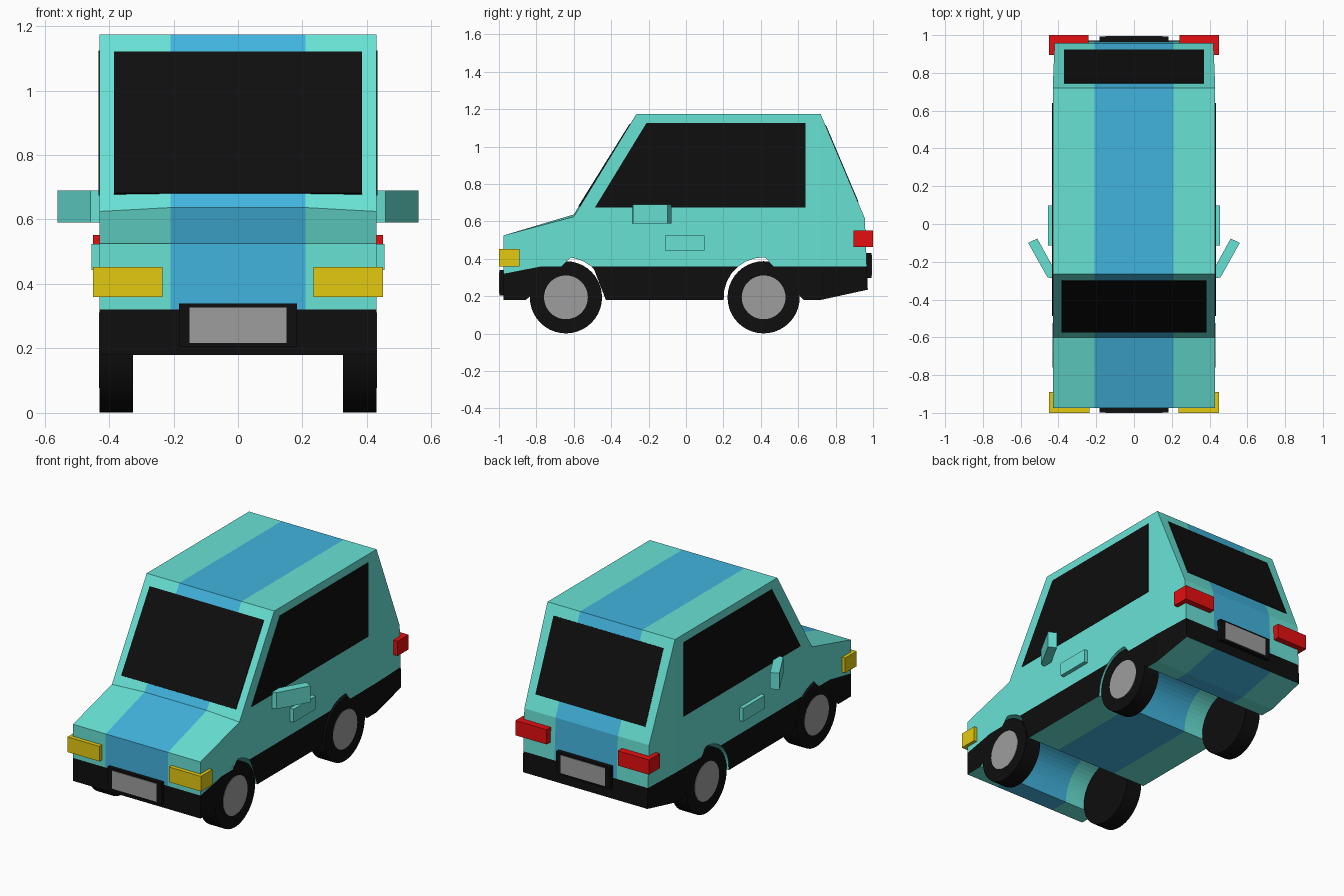
import bpy, bmesh, math
from mathutils import Vector

if "Cube" in bpy.data.objects:
    bpy.data.objects.remove(bpy.data.objects["Cube"])


def material(name, r, g, b):
    m = bpy.data.materials.new(name)
    lin = [(c / 255 / 12.92) if c < 11 else ((c / 255 + 0.055) / 1.055) ** 2.4 for c in (r, g, b)]
    m.diffuse_color = (*lin, 1)
    m.use_nodes = True
    m.node_tree.nodes["Principled BSDF"].inputs["Base Color"].default_value = m.diffuse_color
    return m


TEAL = material("teal paint", 104, 226, 213)
BLUE = material("blue stripe", 66, 180, 222)
BLACK = material("black", 14, 14, 14)
GREY = material("grey", 157, 157, 157)
RED = material("red light", 230, 14, 16)
YELLOW = material("yellow light", 228, 202, 17)


def add_object(name, bm, mats, mirror=False):
    bmesh.ops.recalc_face_normals(bm, faces=bm.faces[:])
    me = bpy.data.meshes.new(name)
    bm.to_mesh(me)
    bm.free()
    for m in mats:
        me.materials.append(m)
    ob = bpy.data.objects.new(name, me)
    bpy.context.collection.objects.link(ob)
    if mirror:
        ob.modifiers.new("mirror", 'MIRROR')
    return ob


def prism(name, pts, vec, mat, mirror=False):
    """Extrude a polygon along a vector."""
    bm = bmesh.new()
    f = bm.faces.new([bm.verts.new(p) for p in pts])
    r = bmesh.ops.extrude_face_region(bm, geom=[f])
    bmesh.ops.translate(bm, vec=vec, verts=[v for v in r["geom"] if isinstance(v, bmesh.types.BMVert)])
    # the starting face is kept as the base cap
    if f.is_valid is False:
        bm.faces.new([v for v in bm.verts][:len(pts)])
    return add_object(name, bm, [mat], mirror)


def box(name, x0, x1, y0, y1, z0, z1, mat, mirror=False):
    return prism(name, [(x0, y0, z0), (x1, y0, z0), (x1, y1, z0), (x0, y1, z0)], (0, 0, z1 - z0), mat, mirror)


WHEEL_Y, WHEEL_Z = (-0.642, 0.415), 0.194
WHEEL_R, ARCH_R, HALF_W, STRIPE = 0.193, 0.214, 0.43, 0.21

# --- body: side profile with wheel arches, lofted across the width
profile = [(-0.975, 0.18)]
a0 = math.asin((0.18 - WHEEL_Z) / ARCH_R)
N = 28
for cy in WHEEL_Y:
    for i in range(N + 1):
        a = math.pi - a0 - (math.pi - 2 * a0) * i / N
        profile.append((cy + ARCH_R * math.cos(a), WHEEL_Z + ARCH_R * math.sin(a)))
profile += [(0.72, 0.18), (0.972, 0.235), (0.956, 0.617), (0.72, 1.174),
            (-0.265, 1.174), (-0.60, 0.637), (-0.975, 0.525)]
hood_back = len(profile) - 2

bm = bmesh.new()
rings = []
for x in (-HALF_W, -STRIPE, STRIPE, HALF_W):
    ring = []
    for i, (y, z) in enumerate(profile):
        if i == hood_back and abs(x) > STRIPE:
            z = 0.625
        ring.append(bm.verts.new((x, y, z)))
    rings.append(ring)
n = len(profile)
for ra, rb in zip(rings, rings[1:]):
    for i in range(n):
        j = (i + 1) % n
        bm.faces.new((ra[i], ra[j], rb[j], rb[i]))
caps = [bm.faces.new(rings[0]), bm.faces.new(rings[-1])]
bmesh.ops.triangulate(bm, faces=caps)

# cuts for the rear taper and the black sill
SLOPE = 0.195
for co, no in (((0, 0.72, 0), (0, 1, 0)), ((0, 0, 0.36), (0, 0, 1)),
               ((0, -0.975, 0.32), (0, -SLOPE, 1))):
    bmesh.ops.bisect_plane(bm, geom=bm.verts[:] + bm.edges[:] + bm.faces[:], dist=1e-5,
                           plane_co=co, plane_no=no)
for v in bm.verts:
    if v.co.y > 0.721 and abs(v.co.x) > 0.4:
        v.co.x *= 1 - 0.023 * (v.co.y - 0.72) / 0.25

# paint: black sill on outer walls, blue stripe in the middle, teal elsewhere
bmesh.ops.recalc_face_normals(bm, faces=bm.faces[:])
bm.normal_update()
for f in bm.faces:
    c, no = f.calc_center_median(), f.normal
    wall = abs(no.x) > 0.7 or (abs(no.y) > 0.7 and abs(c.y) > 0.93)
    if wall and c.z < min(0.36, 0.32 + SLOPE * (c.y + 0.975)):
        f.material_index = 2
    elif abs(c.x) < STRIPE - 0.01:
        f.material_index = 1
add_object("body", bm, [TEAL, BLUE, BLACK])

# --- windows: thin plates on the body surface
prism("side_window", [(0.426, -0.487, 0.674), (0.426, 0.64, 0.674), (0.426, 0.64, 1.125), (0.426, -0.212, 1.125)],
      (0.007, 0, 0), BLACK, True)


def glass(name, half, lower, upper):
    d = Vector((0, upper[0] - lower[0], upper[1] - lower[1])).normalized()
    no = Vector((0, -d.z, d.y)) if lower[0] < 0 else Vector((0, d.z, -d.y))
    pts = [Vector((s * half, *p)) - no * 0.005 for s, p in ((-1, lower), (1, lower), (1, upper), (-1, upper))]
    prism(name, pts, no * 0.008, BLACK)


glass("windscreen", 0.385, (-0.573, 0.68), (-0.299, 1.12))
glass("rear_window", 0.37, (0.920, 0.702), (0.745, 1.115))

# --- lights
box("headlight", 0.235, 0.45, -1.0, -0.89, 0.36, 0.452, YELLOW, True)
box("tail_light", 0.24, 0.45, 0.895, 1.0, 0.462, 0.552, RED, True)

# --- number plates with black holders
box("front_plate_holder", -0.183, 0.183, -0.997, -0.96, 0.205, 0.34, BLACK)
box("front_plate", -0.15, 0.15, -1.0, -0.994, 0.217, 0.327, GREY)
box("rear_plate_holder", -0.183, 0.183, 0.95, 0.992, 0.297, 0.432, BLACK)
box("rear_plate", -0.15, 0.15, 0.988, 0.995, 0.31, 0.42, GREY)

# --- door handles and wing mirrors
box("door_handle", 0.42, 0.455, -0.113, 0.099, 0.443, 0.524, TEAL, True)
prism("wing_mirror", [(0.425, -0.288, 0.59), (0.458, -0.283, 0.59), (0.56, -0.10, 0.59),
                      (0.512, -0.077, 0.59), (0.425, -0.235, 0.59)], (0, 0, 0.1), TEAL, True)

# --- wheels and hubs


def circle(x, cy, r, count=40):
    return [(x, cy + r * math.cos(math.tau * i / count), WHEEL_Z + r * math.sin(math.tau * i / count))
            for i in range(count)]


for label, cy in zip(("front", "rear"), WHEEL_Y):
    wheel = prism(label + "_wheel", circle(0.325, cy, WHEEL_R), (0.105, 0, 0), BLACK, True)
    prism(label + "_hub", circle(0.426, cy, 0.117), (0.006, 0, 0), GREY, True)
    bpy.ops.object.select_all(action='DESELECT')
    wheel.select_set(True)
    bpy.context.view_layer.objects.active = wheel
    bpy.ops.object.shade_smooth_by_angle(angle=math.radians(30))
